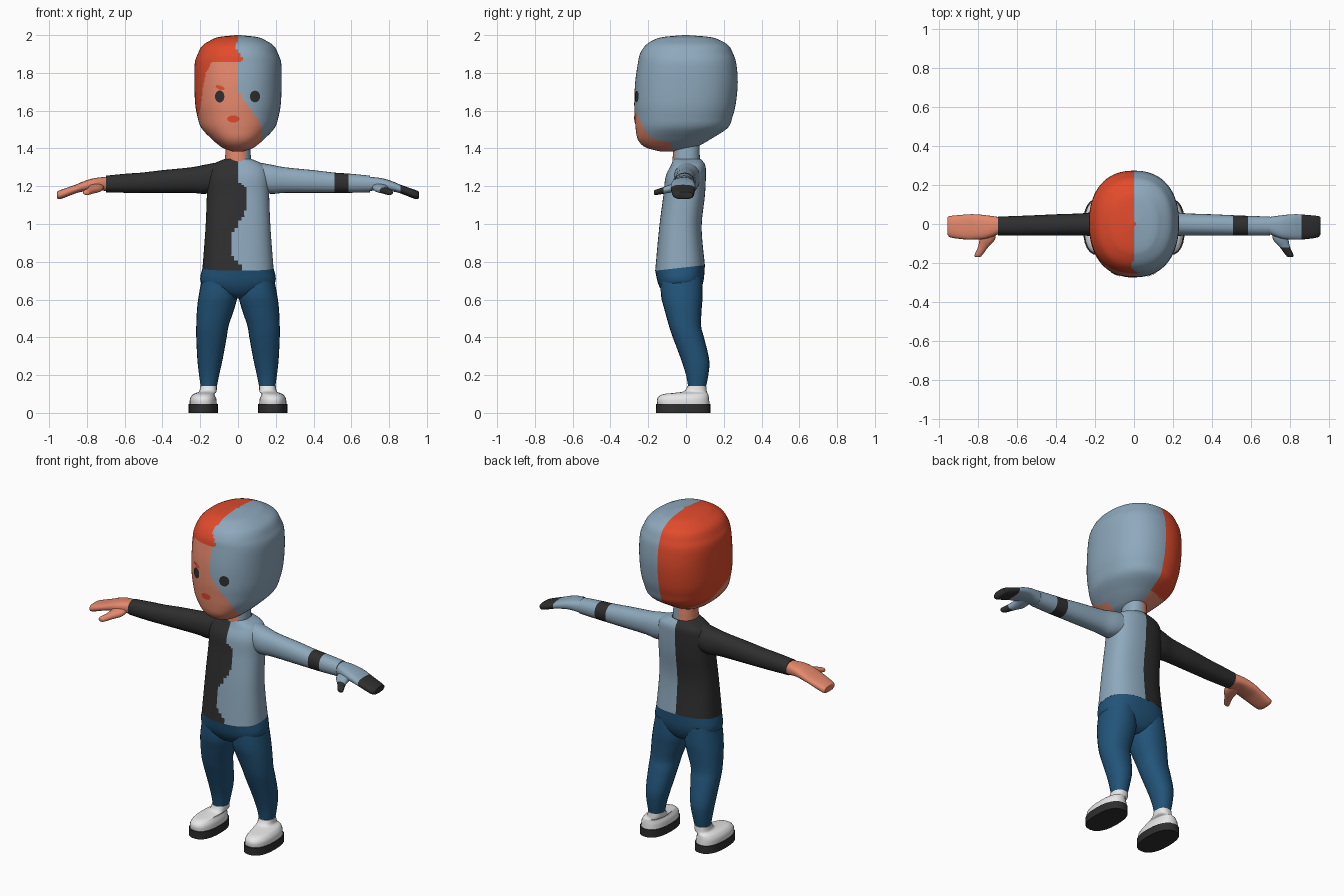
import bpy, bmesh, math
from mathutils import Vector
from mathutils.bvhtree import BVHTree

if "Cube" in bpy.data.objects:
    bpy.data.objects.remove(bpy.data.objects["Cube"])

COLORS = {
    "skin": (0.78, 0.245, 0.15), "red_hair": (0.76, 0.07, 0.025),
    "grey_blue": (0.27, 0.395, 0.505), "black": (0.028, 0.028, 0.028),
    "denim": (0.016, 0.088, 0.19), "white": (0.8, 0.8, 0.8),
}
MATS = {}
for name, c in COLORS.items():
    MATS[name] = bpy.data.materials.new(name)
    MATS[name].diffuse_color = (*c, 1)
NAMES = list(COLORS)


def interp(points, t):
    """Piecewise linear lookup in sorted (key, value) pairs."""
    if t <= points[0][0]:
        return points[0][1]
    for (a, va), (b, vb) in zip(points, points[1:]):
        if t <= b:
            return va + (vb - va) * (t - a) / (b - a)
    return points[-1][1]


def smooth_rings(rings, steps):
    """Fill in rings between the given ones along a smooth curve."""
    rings = [tuple(r) + (0,) * (6 - len(r)) for r in rings]
    out = []
    for i in range(len(rings) - 1):
        p0, p1, p2 = rings[max(i - 1, 0)], rings[i], rings[i + 1]
        p3 = rings[min(i + 2, len(rings) - 1)]
        for k in range(steps):
            t = k / steps
            out.append([b + 0.5 * t * (c - a + t * (2*a - 5*b + 4*c - d + t * (3*(b - c) + d - a)))
                        for a, b, c, d in zip(p0, p1, p2, p3)])
    return out + [rings[-1]]


def finish(name, bm, color):
    """Colour every face by name or by a rule on its centre."""
    bmesh.ops.recalc_face_normals(bm, faces=bm.faces)
    used = []
    for f in bm.faces:
        c = color if isinstance(color, str) else color(f.calc_center_median())
        if c not in used:
            used.append(c)
        f.material_index = used.index(c)
    me = bpy.data.meshes.new(name)
    bm.to_mesh(me)
    for c in used:
        me.materials.append(MATS[c])
    ob = bpy.data.objects.new(name, me)
    bpy.context.collection.objects.link(ob)
    bpy.ops.object.select_all(action='DESELECT')
    ob.select_set(True)
    bpy.context.view_layer.objects.active = ob
    bpy.ops.object.shade_smooth_by_angle(angle=math.radians(50))
    return ob


def loft(name, axis, rings, color, sides=24, steps=4, p=2.2, side=1):
    """Skin rings of (position, u0, u1, v0, v1, tilt) along an axis."""
    bm = bmesh.new()
    loops = []
    for a, u0, u1, v0, v1, tilt in smooth_rings(rings, steps):
        loop = []
        for i in range(sides):
            t = 2 * math.pi * i / sides
            c, s = math.cos(t), math.sin(t)
            u = (u0 + u1) / 2 + (u1 - u0) / 2 * math.copysign(abs(c) ** (2 / p), c)
            v = (v0 + v1) / 2 + (v1 - v0) / 2 * math.copysign(abs(s) ** (2 / p), s)
            x, y, z = {"x": (a, u, v), "y": (u, a, v), "z": (u, v, a + tilt * v)}[axis]
            loop.append(bm.verts.new((x * side, y, z)))
        loops.append(loop)
    for l0, l1 in zip(loops, loops[1:]):
        for i in range(sides):
            j = (i + 1) % sides
            bm.faces.new((l0[i], l0[j], l1[j], l1[i]))
    bm.faces.new(loops[0])
    bm.faces.new(loops[-1])
    finish(name, bm, color)
    return bm


# Head: half natural, half grey, split along a wandering seam
FACE_SEAM = [(1.40, .12), (1.5, .13), (1.56, .105), (1.615, .06), (1.68, .01), (1.72, 0),
             (1.855, 0), (1.87, .03), (1.93, -.01), (2.0, 0)]
HAIR_FRONT = [(-.23, 1.58), (-.2, 1.6), (-.185, 1.72), (-.17, 1.8), (-.14, 1.855), (.1, 1.86)]
HAIR_SIDE = [(-.12, 1.59), (0, 1.54), (.1, 1.46), (.25, 1.43)]


def head_color(c):
    if c.x > (interp(FACE_SEAM, c.z) if c.y < -.08 else 0):
        return "grey_blue"
    line = interp(HAIR_FRONT, c.x) if c.y < -.12 else interp(HAIR_SIDE, c.y)
    return "red_hair" if c.z > line else "skin"


head = loft("head", "z", [
    (1.385, -.03, .03, -.14, -.03), (1.40, -.075, .075, -.2, .03), (1.42, -.105, .105, -.235, .08),
    (1.455, -.145, .145, -.258, .14), (1.51, -.195, .195, -.267, .222), (1.57, -.215, .215, -.271, .247),
    (1.64, -.227, .227, -.274, .264), (1.75, -.231, .231, -.269, .274), (1.85, -.229, .229, -.255, .266),
    (1.90, -.213, .213, -.244, .25), (1.945, -.188, .188, -.215, .225), (1.975, -.14, .14, -.17, .175),
    (1.99, -.1, .1, -.12, .125), (2.0, -.01, .01, -.012, .012)],
    head_color, sides=144, steps=8, p=2.3)
head_tree = BVHTree.FromBMesh(head)


def face_plate(name, x, z, rx, rz, color, slope=0.0):
    """Thin oval laid onto the front of the head."""
    bm = bmesh.new()

    def put(px, pz):
        hit = head_tree.ray_cast(Vector((px, -1, pz)), Vector((0, 1, 0)))[0]
        return bm.verts.new((px, hit.y - .004, pz))
    mid = put(x, z)
    rings = [[put(x + r * rx * math.cos(math.tau * i / 16),
                  z + r * rz * math.sin(math.tau * i / 16) + slope * r * rx * math.cos(math.tau * i / 16))
              for i in range(16)] for r in (.5, 1)]
    for i in range(16):
        j = (i + 1) % 16
        bm.faces.new((mid, rings[0][i], rings[0][j]))
        bm.faces.new((rings[0][i], rings[1][i], rings[1][j], rings[0][j]))
    # Face the plate towards the front
    bmesh.ops.recalc_face_normals(bm, faces=bm.faces)
    bm.normal_update()
    if bm.faces[:][0].normal.y > 0:
        bmesh.ops.reverse_faces(bm, faces=bm.faces)
    finish(name, bm, color)


face_plate("right_eye", -.097, 1.675, .025, .032, "black")
face_plate("left_eye", .09, 1.675, .027, .031, "black")
face_plate("mouth", -.025, 1.556, .033, .019, "red_hair")
face_plate("eyebrow", -.095, 1.722, .024, .011, "red_hair", -.3)

# Neck and split shirt
loft("neck", "z", [(1.3, -.072, .072, -.072, .075), (1.36, -.068, .068, -.07, .073), (1.45, -.06, .06, -.065, .07)],
     lambda c: "grey_blue" if c.x > (.04 if c.y < -.02 else 0) else "skin", sides=48, steps=6)
SHIRT_SEAM = [(.755, .03), (.84, -.035), (.94, -.035), (1.07, .04), (1.2, .04), (1.23, -.005), (1.35, 0)]


def shirt_color(c):
    return "grey_blue" if c.x > (interp(SHIRT_SEAM, c.z) if c.y < 0 else 0) else "black"


WAIST = (.771, -.188, .188, -.163, .1, .11)
loft("shirt", "z", [
    WAIST, (.98, -.172, .172, -.142, .083), (1.15, -.165, .165, -.12, .1),
    (1.25, -.163, .163, -.108, .105), (1.31, -.14, .14, -.08, .102), (1.345, -.07, .07, -.066, .078)],
    shirt_color, sides=96, steps=10, p=2.5)

# Trousers
loft("trouser_hips", "z", [
    (.605, -.04, .04, -.07, .03), (.63, -.11, .11, -.115, .065), (.69, -.196, .196, -.147, .092, .05), WAIST],
    "denim", sides=32, p=2.5)

for side, label in ((1, "left"), (-1, "right")):
    loft(label + "_trouser_leg", "z", [
        (.135, .113, .197, .012, .105), (.2, .1, .206, 0, .118), (.28, .082, .215, -.025, .123),
        (.4, .06, .221, -.07, .095), (.46, .05, .221, -.09, .08), (.55, .02, .217, -.115, .083),
        (.62, .004, .208, -.132, .088), (.72, .01, .19, -.135, .085)], "denim", side=side)

    # Shoe with dark sole
    loft(label + "_shoe", "z", [
        (.04, .112, .256, -.152, .125), (.075, .115, .254, -.153, .122), (.098, .125, .238, -.125, .118),
        (.106, .118, .22, -.06, .113), (.115, .113, .205, -.01, .11), (.142, .112, .2, .008, .107)],
        "white", side=side, p=2.4)
    loft(label + "_sole", "z", [(0, .107, .262, -.158, .13), (.046, .107, .262, -.16, .13)],
         "black", side=side, steps=1, p=2.4)

    # Sleeve, with a dark band on the grey side
    loft(label + "_sleeve", "x", [
        (.06, -.06, .08, 1.18, 1.335), (.17, -.065, .07, 1.16, 1.315), (.25, -.06, .056, 1.165, 1.3),
        (.4, -.06, .05, 1.165, 1.285), (.51, -.06, .045, 1.165, 1.272), (.585, -.06, .042, 1.165, 1.267),
        (.7, -.058, .038, 1.168, 1.256)],
        (lambda c: "black" if .51 < c.x < .585 else "grey_blue") if side > 0 else "black", side=side)

    # Mitten hand and thumb
    loft(label + "_hand", "x", [
        (.69, -.05, .035, 1.174, 1.25), (.76, -.075, .045, 1.18, 1.243), (.82, -.08, .05, 1.172, 1.225),
        (.86, -.08, .049, 1.162, 1.208), (.94, -.07, .042, 1.132, 1.18), (.958, -.055, .036, 1.138, 1.17)],
        (lambda c: "black" if c.x > .86 else "grey_blue") if side > 0 else "skin", side=side, p=2.6)
    loft(label + "_thumb", "y", [
        (-.17, .79, .815, 1.157, 1.175), (-.16, .78, .82, 1.153, 1.182), (-.12, .75, .803, 1.16, 1.195),
        (-.08, .715, .795, 1.167, 1.21), (-.03, .71, .80, 1.18, 1.22)],
        (lambda c: "black" if c.y < -.12 else "grey_blue") if side > 0 else "skin", side=side, sides=16)

for m in bpy.data.materials:
    if m.users and not m.is_grease_pencil:
        m.use_nodes = True
        m.node_tree.nodes["Principled BSDF"].inputs["Base Color"].default_value = m.diffuse_color
